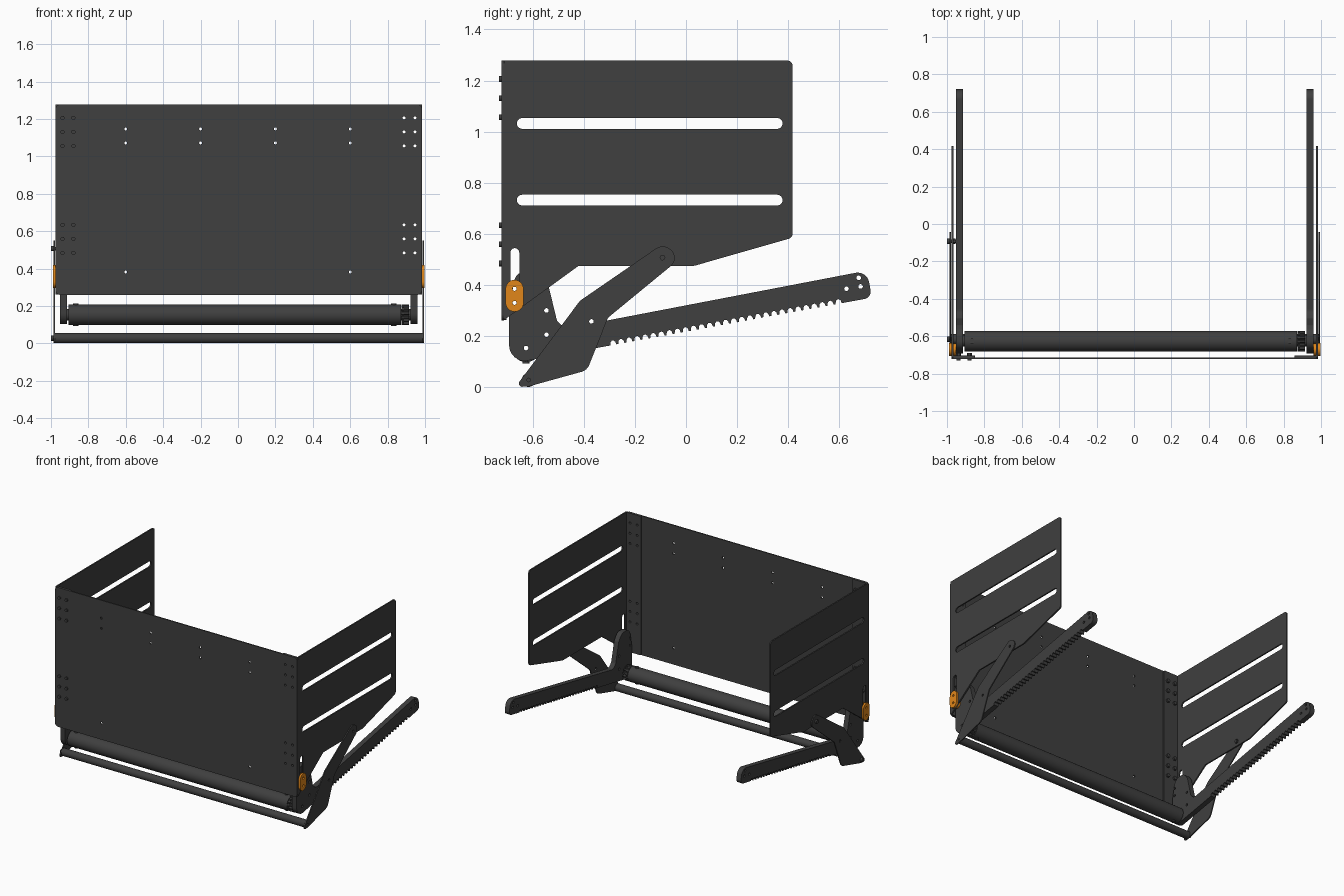
import bpy, bmesh
from math import sin, cos, tan, pi
from mathutils import Vector

if "Cube" in bpy.data.objects:
    bpy.data.objects.remove(bpy.data.objects["Cube"])

def material(name, rgb):
    m = bpy.data.materials.new(name)
    m.diffuse_color = (*rgb, 1)
    m.use_nodes = True
    m.node_tree.nodes["Principled BSDF"].inputs["Base Color"].default_value = m.diffuse_color
    return m

DARK = material("dark_steel", (0.05, 0.05, 0.05))
ORANGE = material("orange_paint", (0.75, 0.24, 0.01))

def rounded(pts, n=6):
    """Polygon of (u, v, corner radius) with arcs at the corners."""
    out = []
    for i, (u, v, r) in enumerate(pts):
        p = Vector((u, v))
        a = Vector(pts[i - 1][:2]) - p
        b = Vector(pts[(i + 1) % len(pts)][:2]) - p
        if r == 0:
            out.append(p)
            continue
        half = a.angle(b) / 2
        t = min(r / tan(half), 0.499 * min(a.length, b.length))
        a, b = a.normalized(), b.normalized()
        c = p + (a + b).normalized() * (t / cos(half))
        v0, v1 = p + a * t - c, p + b * t - c
        out += [c + v0.lerp(v1, k / n).normalized() * v0.length for k in range(n + 1)]
    return out

def box(cu, cv, w, h, r):
    w, h = w / 2, h / 2
    return rounded([(cu - w, cv - h, r), (cu + w, cv - h, r),
                    (cu + w, cv + h, r), (cu - w, cv + h, r)])

def slot(cu, cv, w, h):
    return box(cu, cv, w, h, min(w, h) * 0.498)

def circle(cu, cv, r, n=16):
    return [(cu + r * cos(2 * pi * k / n), cv + r * sin(2 * pi * k / n)) for k in range(n)]

def plate(name, axis, loops, lo, hi, mat=DARK):
    """Fill the loops (inner loops become holes) and extrude along an axis."""
    cu = bpy.data.curves.new(name, 'CURVE')
    cu.dimensions, cu.fill_mode = '2D', 'BOTH'
    cu.extrude = abs(hi - lo) / 2
    for loop in loops:
        s = cu.splines.new('POLY')
        s.points.add(len(loop) - 1)
        for pt, q in zip(s.points, loop):
            pt.co = (q[0], q[1], 0, 1)
        s.use_cyclic_u = True
    tmp = bpy.data.objects.new(name + "_curve", cu)
    bpy.context.collection.objects.link(tmp)
    dg = bpy.context.evaluated_depsgraph_get()
    me = bpy.data.meshes.new_from_object(tmp.evaluated_get(dg))
    bpy.data.objects.remove(tmp)
    mid = (lo + hi) / 2
    bm = bmesh.new()
    bm.from_mesh(me)
    for vert in bm.verts:
        u, v, w = vert.co
        w += mid
        vert.co = {'x': (w, u, v), 'y': (u, w, v), 'z': (u, v, w)}[axis]
    bmesh.ops.remove_doubles(bm, verts=bm.verts, dist=1e-5)
    bmesh.ops.recalc_face_normals(bm, faces=bm.faces)
    bm.to_mesh(me)
    bm.free()
    me.name = name
    me.materials.clear()
    me.materials.append(mat)
    ob = bpy.data.objects.new(name, me)
    bpy.context.collection.objects.link(ob)
    bpy.ops.object.select_all(action='DESELECT')
    ob.select_set(True)
    bpy.context.view_layer.objects.active = ob
    bpy.ops.object.shade_smooth_by_angle(angle=0.6)
    return ob

CX = 0.004                                   # side parts mirror about this x
BOLT_Z = (1.206, 1.131, 1.056, 0.634, 0.559, 0.484)
BOLT_X = (0.884, 0.942)
ROLL = (-0.626, 0.153)
BAR = (-0.616, 0.028)
PIVOT = (-0.092, 0.507)
CLAMP_HOLES = [circle(-0.671, z, 0.008) for z in (0.33, 0.385)]

def bolt_spots(s):
    return [(CX + s * x, z) for x in BOLT_X for z in BOLT_Z]

# front panel
holes = [(x, z) for x in (-0.6, -0.2, 0.2, 0.6) for z in (1.147, 1.072)]
holes += [(-0.6, 0.382), (0.6, 0.382)] + bolt_spots(1) + bolt_spots(-1)
plate("front_panel", 'y', [box(CX, 0.769, 1.96, 1.018, 0.025)]
      + [circle(x, z, 0.008) for x, z in holes], -0.722, -0.713)

# side panel outline with two long slots and one upright slot
side_loops = [
    rounded([(-0.713, 0.262, 0), (-0.42, 0.475, 0.01), (0.033, 0.475, 0.03),
             (0.417, 0.585, 0.02), (0.417, 1.278, 0.02), (-0.713, 1.278, 0)]),
    slot(-0.142, 1.032, 1.04, 0.042), slot(-0.142, 0.732, 1.04, 0.042),
    slot(-0.67, 0.431, 0.035, 0.226)]

# toothed arm with its upright bracket
def under(y):
    return 0.155 + 0.183 * (y + 0.34)

arm = [(-0.692, under(-0.692), 0.06)]
N, Y0, PITCH = 29, -0.30, 0.0315
for k in range(N):
    for f, d in ((0.12, 0), (0.2, 0.011), (0.38, 0.017), (0.62, 0.017), (0.8, 0.011), (0.88, 0)):
        y = Y0 + (k + f) * PITCH
        arm.append((y - 0.18 * d, under(y) + d, 0))
arm += [(0.728, under(0.728), 0.03), (0.708, 0.456, 0.045), (-0.475, 0.229, 0.05),
        (-0.505, 0.26, 0.02), (-0.54, 0.405, 0.03), (-0.575, 0.455, 0.05),
        (-0.665, 0.455, 0.05), (-0.692, 0.32, 0.03)]
arm_loops = [rounded(arm)] + CLAMP_HOLES + [circle(y, z, 0.009) for y, z in (
    ROLL, (-0.546, 0.30), (-0.546, 0.205), (0.628, 0.385), (0.676, 0.428), (0.683, 0.394))]

# bent link plate
link_loops = [
    rounded([(-0.668, 0.0, 0.026), (-0.415, 0.338, 0.04), (-0.085, 0.565, 0.045),
             (-0.025, 0.502, 0.045), (-0.305, 0.272, 0.03), (-0.387, 0.066, 0.045),
             (-0.615, 0.003, 0.02)]),
    circle(*BAR, 0.007), circle(*PIVOT, 0.009), circle(-0.37, 0.257, 0.009)]

for s, tag in ((-1, "left"), (1, "right")):
    def side(name, loops, lo, hi, mat=DARK):
        plate(f"{name}_{tag}", 'x', loops, CX + s * lo, CX + s * hi, mat)
    side("side_panel", side_loops, 0.970, 0.980)
    side("toothed_arm", arm_loops, 0.918, 0.955)
    side("link_plate", link_loops, 0.983, 0.991)
    side("clamp_plate", [slot(-0.671, 0.3575, 0.07, 0.125)] + CLAMP_HOLES, 0.981, 0.994, ORANGE)
    side("clamp_spacer", [slot(-0.671, 0.3575, 0.062, 0.115)] + CLAMP_HOLES, 0.956, 0.969, ORANGE)
    side("roller_hub", [circle(*ROLL, 0.03, 24), circle(*ROLL, 0.012)], 0.86, 0.918)
    # flange bent inward behind the front panel
    plate(f"corner_flange_{tag}", 'y', [box(CX + s * 0.916, 0.77, 0.124, 1.016, 0.008)]
          + [circle(x, z, 0.008) for x, z in bolt_spots(s)], -0.713, -0.703)

# roller tube and its cross bolts
plate("roller", 'x', [circle(*ROLL, 0.055, 40), circle(*ROLL, 0.045, 40)], -0.905, 0.872)
for tag, lo, hi in (("top", 0.198, 0.214), ("bottom", 0.092, 0.108)):
    plate(f"roller_bolts_{tag}", 'z', [circle(x, ROLL[0], 0.014, 12) for x in (-0.867, 0.833)], lo, hi)

# drive sprocket on the right end of the roller
gear = []
for k in range(14):
    for f, r in ((0.0, 0.043), (0.3, 0.043), (0.45, 0.055), (0.8, 0.055)):
        a = 2 * pi * (k + f) / 14
        gear.append((ROLL[0] + r * cos(a), ROLL[1] + r * sin(a)))
plate("sprocket", 'x', [gear, circle(*ROLL, 0.031, 24)], 0.874, 0.914)
plate("sprocket_flange", 'x', [circle(*ROLL, 0.055, 32), circle(*ROLL, 0.031, 24)], 0.880, 0.886)

# lower cross bar
plate("lower_bar", 'x', [circle(*BAR, 0.027, 32), circle(*BAR, 0.007)], CX - 0.983, CX + 0.983)

# bolts fitted on the left side only
plate("panel_bolt_heads", 'y', [circle(x, z, 0.011) for x, z in bolt_spots(-1)], -0.731, -0.713)
plate("panel_bolt_nuts", 'y', [circle(x, z, 0.014, 6) for x, z in bolt_spots(-1)], -0.713, -0.690)
plate("pivot_bolt_head", 'x', [circle(*PIVOT, 0.014)], -1.0, -0.987)
plate("pivot_bolt_shaft", 'x', [circle(*PIVOT, 0.009)], -0.99, -0.953)
plate("pivot_bolt_nut", 'x', [circle(*PIVOT, 0.015, 6)], -0.966, -0.955)
plate("bar_bolt_head", 'x', [circle(*BAR, 0.014)], -1.0, -0.987)
